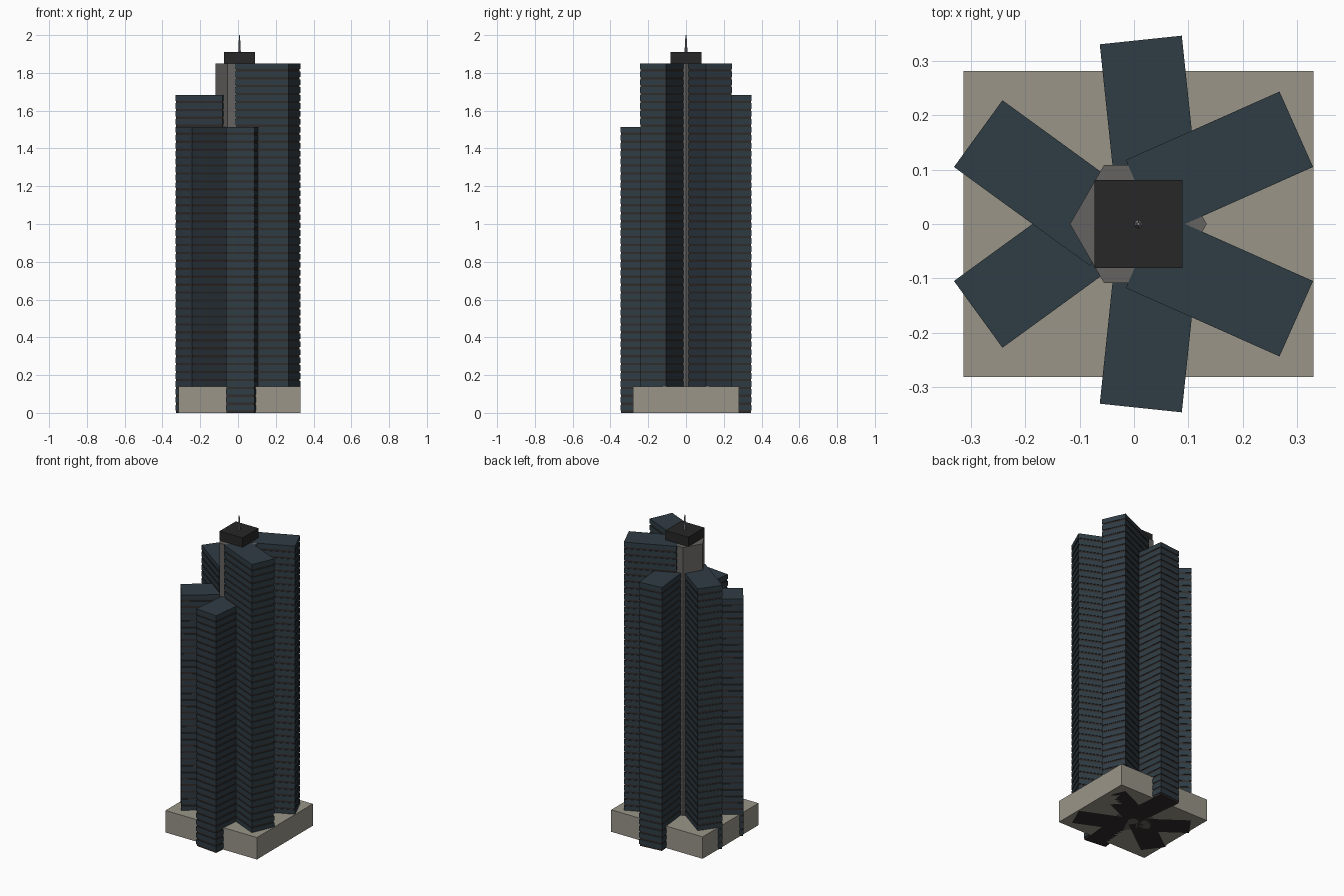
import bpy, bmesh
from math import radians, cos, sin
from mathutils import Matrix, Vector

if "Cube" in bpy.data.objects:
    bpy.data.objects.remove(bpy.data.objects["Cube"])

CX = 0.008            # tower axis
PITCH = 0.04205       # floor height
W, L = 0.152, 0.31    # wing width and length


def material(name, rgb):
    m = bpy.data.materials.new(name)
    m.diffuse_color = (*rgb, 1)
    m.use_nodes = True
    m.node_tree.nodes["Principled BSDF"].inputs["Base Color"].default_value = m.diffuse_color
    return m


GLASS = material("blue_glass", (0.028, 0.045, 0.058))
BAND = material("dark_band", (0.03, 0.025, 0.023))
STONE = material("podium_stone", (0.32, 0.30, 0.25))
CORE = material("core_grey", (0.13, 0.125, 0.12))
DARK = material("crown_dark", (0.02, 0.02, 0.02))
STEEL = material("steel", (0.25, 0.25, 0.27))


def add_box(bm, size, centre, index=0):
    mat = Matrix.Translation(centre) @ Matrix.Diagonal((*size, 1))
    verts = bmesh.ops.create_cube(bm, size=1, matrix=mat)["verts"]
    for f in {f for v in verts for f in v.link_faces}:
        f.material_index = index


def finish(bm, name, *mats):
    me = bpy.data.meshes.new(name)
    bm.to_mesh(me)
    bm.free()
    ob = bpy.data.objects.new(name, me)
    bpy.context.collection.objects.link(ob)
    for m in mats:
        me.materials.append(m)
    return ob


def box(name, size, centre, mat):
    bm = bmesh.new()
    add_box(bm, size, centre)
    return finish(bm, name, mat)


def prism(name, sides, r1, r2, z0, z1, mat, turn=0):
    bm = bmesh.new()
    place = Matrix.Translation((CX, 0, (z0 + z1) / 2)) @ Matrix.Rotation(turn, 4, 'Z')
    bmesh.ops.create_cone(bm, cap_ends=True, segments=sides, radius1=r1,
                          radius2=r2, depth=z1 - z0, matrix=place)
    return finish(bm, name, mat)


def wing(name, end, angle, floors):
    """Stack of glass floors with a recessed spandrel band under each one."""
    bm = bmesh.new()
    band, inset = 0.012, 0.003
    for i in range(floors):
        z = i * PITCH
        add_box(bm, (L - 2 * inset, W - 2 * inset, band), (-L / 2, 0, z + band / 2), 1)
        add_box(bm, (L, W, PITCH - band), (-L / 2, 0, z + (PITCH + band) / 2), 0)
    ob = finish(bm, name, GLASS, BAND)
    ob.location = (*end, 0)
    ob.rotation_euler.z = radians(angle)


# Podium, hexagonal core, crown and mast
box("podium", (0.645, 0.563, 0.14), (CX, 0, 0.07), STONE)
prism("core", 6, 0.126, 0.126, 0, 1.85, CORE, radians(30))
box("crown", (0.162, 0.162, 0.06), (CX, 0, 1.88), DARK)
prism("mast", 6, 0.008, 0.003, 1.91, 2.0, STEEL)

# Six wings: outer end centre, heading, floor count
for name, end, angle, floors in (
        ("east_north_wing", (0.299, 0.1745), 24, 44),
        ("east_south_wing", (0.299, -0.1745), -24, 44),
        ("north_wing", (0.0125, 0.339), 96, 40),
        ("west_north_wing", (-0.287, 0.1665), 144, 40),
        ("south_wing", (0.0125, -0.339), -96, 36),
        ("west_south_wing", (-0.287, -0.1665), -144, 36)):
    wing(name, end, angle, floors)
